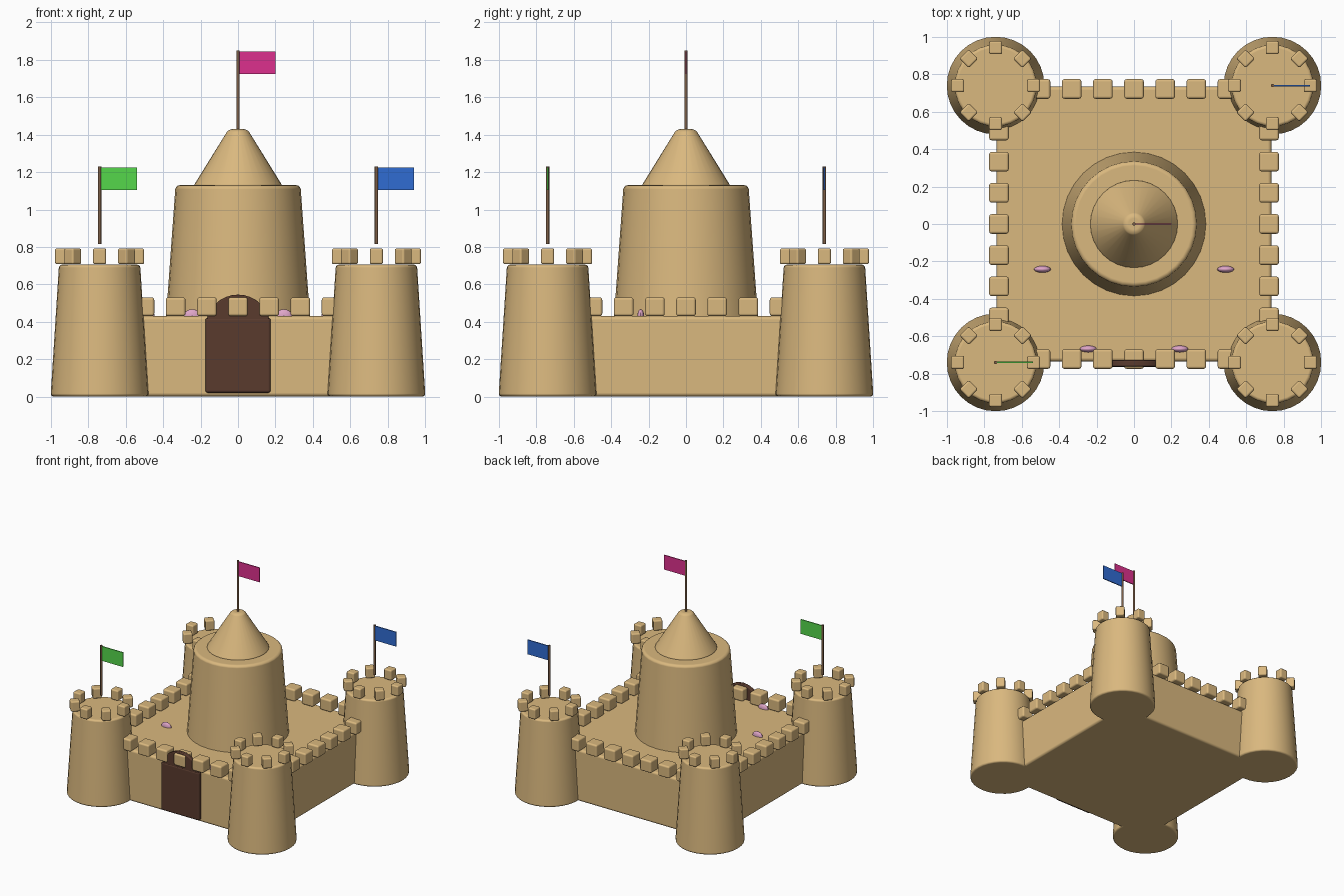
import bpy
import math

cube = bpy.data.objects.get("Cube")
if cube:
    bpy.data.objects.remove(cube, do_unlink=True)


def material(name, r, g, b):
    m = bpy.data.materials.new(name)
    m.use_nodes = True
    m.diffuse_color = (r, g, b, 1)
    bsdf = next(n for n in m.node_tree.nodes if n.type == 'BSDF_PRINCIPLED')
    bsdf.inputs["Base Color"].default_value = (r, g, b, 1)
    return m


SAND = material("sand", 0.70, 0.48, 0.21)
WOOD = material("dark_wood", 0.10, 0.043, 0.027)
STICK = material("stick_brown", 0.20, 0.11, 0.06)
SHELL = material("shell_pink", 0.74, 0.38, 0.58)
PINK = material("flag_pink", 0.72, 0.03, 0.27)
GREEN = material("flag_green", 0.09, 0.68, 0.07)
BLUE = material("flag_blue", 0.03, 0.15, 0.65)


def finish(name, mat, bevel=0.0, smooth=True):
    """Name and colour the newest object, and round its sharp edges."""
    ob = bpy.context.object
    ob.name = name
    ob.data.materials.append(mat)
    if bevel:
        bpy.ops.object.shade_smooth()
        mod = ob.modifiers.new("rounded", 'BEVEL')
        mod.width = bevel
        mod.segments = 3
        mod.limit_method = 'ANGLE'
        mod.angle_limit = math.radians(30)
        mod.harden_normals = True
    elif smooth:
        bpy.ops.object.shade_smooth_by_angle(angle=math.radians(40))
    return ob


def box(name, mat, centre, size, bevel=0.0, turn=0.0):
    bpy.ops.mesh.primitive_cube_add(size=1, location=centre, rotation=(0, 0, turn))
    bpy.context.object.scale = size
    bpy.ops.object.transform_apply(location=False, rotation=False, scale=True)
    return finish(name, mat, bevel, smooth=False)


def drum(name, mat, x, y, z0, z1, r0, r1, bevel=0.0, sides=32):
    bpy.ops.mesh.primitive_cone_add(vertices=sides, radius1=r0, radius2=r1,
                                    depth=z1 - z0, location=(x, y, (z0 + z1) / 2))
    return finish(name, mat, bevel)


def flag(name, mat, x, y, z0, z1):
    drum(name + "_pole", STICK, x, y, z0, z1, 0.009, 0.009, sides=12)
    box(name + "_cloth", mat, (x + 0.104, y, z1 - 0.066), (0.192, 0.008, 0.12))


# Courtyard block
box("courtyard_walls", SAND, (0, 0, 0.215), (1.47, 1.47, 0.43), 0.02)

# Wall battlements on all four sides
for i in range(-3, 4):
    for side in (-1, 1):
        along, across = i / 6, side * 0.722
        box("wall_merlon_x", SAND, (along, across, 0.48), (0.105, 0.105, 0.1), 0.014)
        box("wall_merlon_y", SAND, (across, along, 0.48), (0.105, 0.105, 0.1), 0.014)

# Corner towers with rings of battlements
for sx in (-1, 1):
    for sy in (-1, 1):
        x, y = sx * 0.74, sy * 0.74
        drum("corner_tower", SAND, x, y, 0, 0.705, 0.262, 0.217, 0.016)
        for k in range(8):
            a = k * math.pi / 4
            box("tower_merlon", SAND,
                (x + 0.203 * math.cos(a), y + 0.203 * math.sin(a), 0.75),
                (0.07, 0.07, 0.085), 0.011, a)

# Central keep and its roof
drum("keep", SAND, 0, 0, 0.38, 1.13, 0.388, 0.334, 0.022)
drum("keep_roof", SAND, 0, 0, 1.12, 1.43, 0.242, 0.05, 0.02)

# Arched gate
box("gate_door", WOOD, (0, -0.745, 0.22), (0.35, 0.04, 0.4), 0.014)
bpy.ops.mesh.primitive_cylinder_add(vertices=32, radius=0.172, depth=0.034,
                                    location=(0, -0.745, 0.373),
                                    rotation=(math.pi / 2, 0, 0))
finish("gate_arch", WOOD, 0.008)

# Flags
flag("keep_flag", PINK, 0, 0, 1.42, 1.85)
flag("front_right_flag", GREEN, -0.74, -0.74, 0.815, 1.23)
flag("back_left_flag", BLUE, 0.74, 0.74, 0.815, 1.23)

# Shells half sunk in the courtyard
for side in (-1, 1):
    for x, y in ((0.245, -0.668), (0.49, -0.242)):
        bpy.ops.mesh.primitive_uv_sphere_add(segments=16, ring_count=10, radius=1,
                                             location=(side * x, y, 0.43))
        bpy.context.object.scale = (0.045, 0.018, 0.037)
        bpy.ops.object.transform_apply(location=False, rotation=False, scale=True)
        finish("shell", SHELL)
